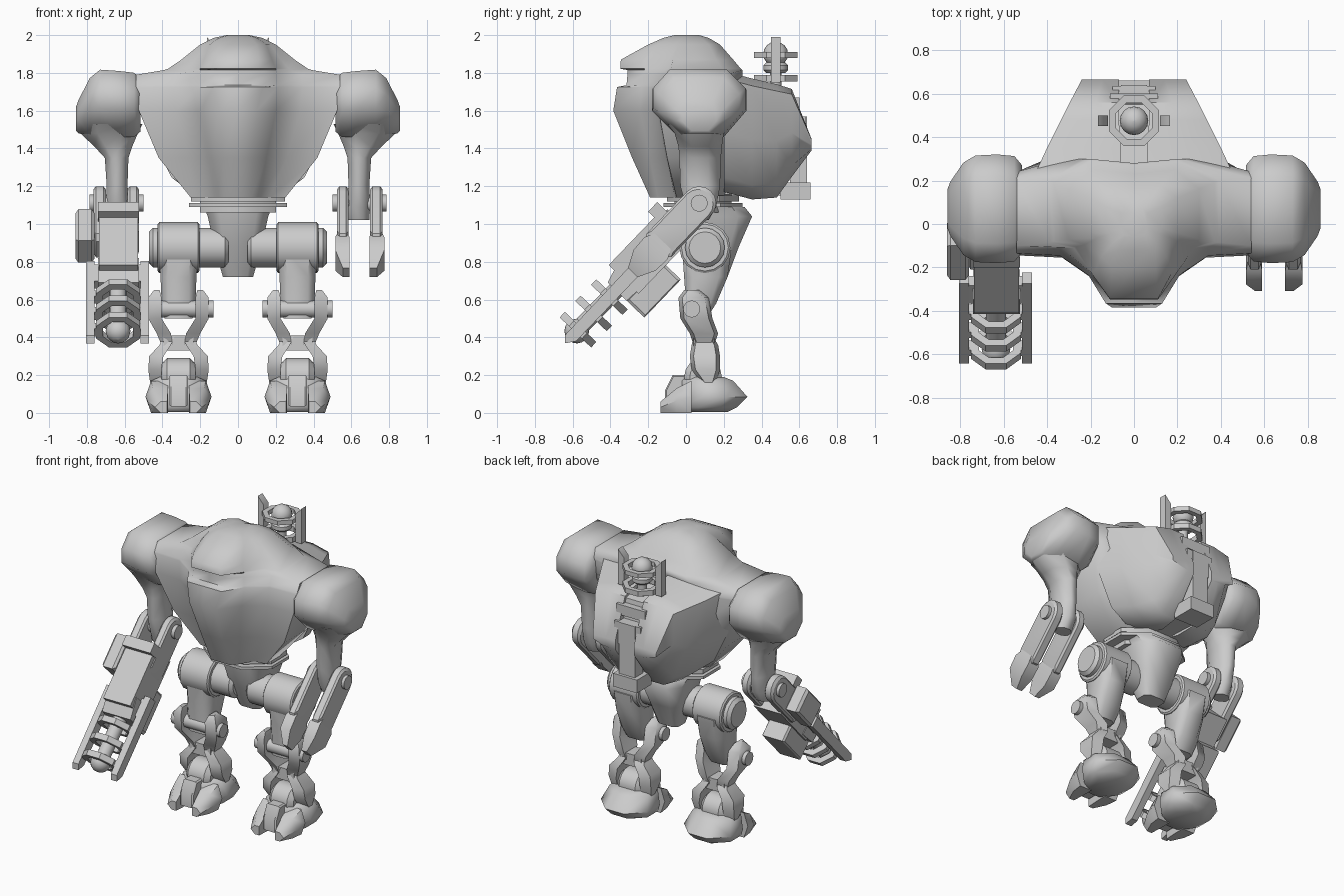
import bpy, bmesh, math
from mathutils import Vector

if "Cube" in bpy.data.objects:
    bpy.data.objects.remove(bpy.data.objects["Cube"])

grey = bpy.data.materials.new("plain grey")
grey.diffuse_color = (0.6, 0.6, 0.6, 1)
grey.use_nodes = True
grey.node_tree.nodes["Principled BSDF"].inputs["Base Color"].default_value = grey.diffuse_color

def add(name, verts, faces, mirror=False, angle=40):
    """Mesh object from faces; optionally joined with its copy across x = 0."""
    bm = bmesh.new()
    for s in ((1, -1) if mirror else (1,)):
        vs = [bm.verts.new((v[0] * s, v[1], v[2])) for v in verts]
        for f in faces:
            bm.faces.new([vs[i] for i in f])
    bmesh.ops.recalc_face_normals(bm, faces=bm.faces)
    me = bpy.data.meshes.new(name)
    bm.to_mesh(me)
    bm.free()
    me.materials.append(grey)
    ob = bpy.data.objects.new(name, me)
    bpy.context.collection.objects.link(ob)
    bpy.ops.object.select_all(action='DESELECT')
    ob.select_set(True)
    bpy.context.view_layer.objects.active = ob
    bpy.ops.object.shade_smooth_by_angle(angle=math.radians(angle))
    return ob

def loft(name, rings, mirror=False, angle=50, closed=False):
    """Skin equal-length rings; capped unless closed into a loop."""
    n, m = len(rings[0]), len(rings)
    faces = [(k * n + i, k * n + (i + 1) % n, (k + 1) % m * n + (i + 1) % n, (k + 1) % m * n + i)
             for k in range(m if closed else m - 1) for i in range(n)]
    if not closed:
        faces += [tuple(range(n)), tuple(range((m - 1) * n, m * n))]
    return add(name, [p for r in rings for p in r], faces, mirror, angle)

def yz(a, b):
    return a, b

ELBOW = Vector((0.07, 1.11))
def arm(t, s):
    """Forearm frame: t runs down the arm, s is across it."""
    return ELBOW.x - 0.69 * t - 0.72 * s, ELBOW.y - 0.72 * t + 0.69 * s

def prism(name, outline, x0, x1, frame=yz, mirror=False, bevel=0.0):
    """Outline in the side plane, extruded along x with chamfered ends."""
    c = sum((Vector(p) for p in outline), Vector((0, 0))) / len(outline)
    steps = [(x0, 1), (x1, 1)]
    if bevel:
        steps = [(x0, 1 - bevel), (x0 + bevel * .1, 1), (x1 - bevel * .1, 1), (x1, 1 - bevel)]
    return loft(name, [[(x, *frame(*(c + (Vector(p) - c) * k))) for p in outline] for x, k in steps],
                mirror, 30)

def circle(cx, cy, r, n=16, off=0.0):
    return [(cx + r * math.cos(math.tau * (i + off) / n), cy + r * math.sin(math.tau * (i + off) / n))
            for i in range(n)]

def rect(a0, a1, b0, b1):
    return [(a0, b0), (a1, b0), (a1, b1), (a0, b1)]

def octo(x0, x1, y0, y1, z, c=0.3):
    """Chamfered rectangle ring at height z."""
    dx, dy = (x1 - x0) * c, (y1 - y0) * c
    return [(x0 + dx, y0, z), (x1 - dx, y0, z), (x1, y0 + dy, z), (x1, y1 - dy, z),
            (x1 - dx, y1, z), (x0 + dx, y1, z), (x0, y1 - dy, z), (x0, y0 + dy, z)]

def spun(name, profile, place, n=16, closed=False, off=0.0):
    """Profile of (radius, height) turned around an axis given by place(a, b, h)."""
    return loft(name, [[place(a, b, h) for a, b in circle(0, 0, r, n, off)] for r, h in profile],
                angle=40, closed=closed)

def ball(r, h=0.0):
    return [(r * math.sin(a) + .001, h - r * math.cos(a)) for a in [math.pi * i / 8 for i in range(9)]]

def band(r0, r1, h0, h1):
    return [(r0, h0), (r1, h0), (r1, h1), (r0, h1)]

# Torso hull: (z, front y, front half width, cheek x, y, side x, front y, back y, back x, y)
hull = [(1.14, -.19, .07, .11, -.15, .25, -.05, .10, .20, .20),
        (1.35, -.285, .08, .15, -.19, .42, -.10, .15, .30, .28),
        (1.60, -.385, .10, .20, -.245, .525, -.145, .23, .40, .30),
        (1.725, -.365, .13, .21, -.235, .54, -.135, .24, .40, .28),
        (1.735, -.315, .13, .21, -.235, .54, -.13, .24, .40, .28),
        (1.79, -.31, .12, .20, -.225, .54, -.10, .21, .24, .30),
        (1.815, -.31, .11, .20, -.22, .39, -.085, .20, .21, .30),
        (1.822, -.348, .11, .20, -.22, .37, -.08, .19, .20, .29),
        (1.87, -.345, .11, .18, -.215, .30, -.07, .16, .19, .25),
        (1.95, -.20, .10, .15, -.15, .20, -.04, .12, .12, .18),
        (1.985, -.12, .07, .10, -.09, .13, -.02, .08, .08, .12),
        (2.0, -.06, .04, .05, -.05, .06, -.01, .05, .04, .07)]
rings = []
for z, a, c, dx, dy, w, e, f, g, h in hull:
    half = [(c, a), (dx, dy), (dx + (w - dx) * .4, e - (.01 if z < 1.8 else .025)), (w, e), (w, f), (g, h)]
    rings.append([(x, y, z) for x, y in [(0, a)] + half + [(0, h - .02)]] + [(-x, y, z) for x, y in half[::-1]])
loft("torso", rings, angle=60)

# Back pods with a central channel: (y, inner x, outer x, bottom z, top z)
pod = [(yy, [(xi, zt), (xo * .6, zt), (xo, zt - (zt - zb) * .06), (xo, zb + (zt - zb) * .5),
             (xo * .75, zb + (zt - zb) * .12), (xo * .5, zb), (xi, zb)])
       for yy, xi, xo, zb, zt in [(.2, .06, .47, 1.17, 1.81), (.35, .06, .40, 1.13, 1.77),
                                  (.48, .07, .335, 1.14, 1.74), (.56, .07, .295, 1.25, 1.715),
                                  (.665, .07, .24, 1.39, 1.45)]]
loft("back_pods", [[(x, y, z) for x, z in sec] for y, sec in pod], True)
prism("back_core", [(.2, 1.15), (.5, 1.15), (.6, 1.4), (.55, 1.7), (.2, 1.78)], -.08, .08)
prism("spine_plate", rect(.55, .64, 1.2, 1.57), -.06, .06)
prism("spine_crosspiece", rect(.55, .635, 1.42, 1.57), -.1, .1)
prism("spine_collar", rect(.52, .6, 1.6, 1.67), -.11, .11)
prism("spine_foot", rect(.5, .66, 1.13, 1.22), -.09, .09)

# Sensor turret on the back
def up(a, b, h):
    return a, .475 + b, h
for i, (h0, h1) in enumerate([(1.755, 1.79), (1.88, 1.91)]):
    spun("turret_ring_%d" % i, band(.09, .125, h0, h1), up, 8, True, .5)
spun("turret_ball", ball(.065, 1.9), up)
spun("turret_post", [(.03, 1.68), (.03, 1.86)], up)
spun("turret_disc", [(.05, 1.8), (.065, 1.815), (.065, 1.84), (.05, 1.855)], up)
loft("turret_bars", [[(.12, y, 1.75), (.165, y, 1.75), (.165, y, 1.99), (.12, y, 1.94)] for y in (.45, .5)], True)

# Shoulders: octagon sections stepped along x
side = [(-.16, .15), (.15, .15), (.25, .05), (.25, -.06), (.13, -.2), (-.11, -.2), (-.25, -.06), (-.25, .05)]
loft("shoulders", [[(x, .07 + a * k, zc + b * k) for a, b in side]
                   for x, k, zc in [(.515, .8, 1.65), (.55, .97, 1.655), (.63, 1.0, 1.66), (.73, .98, 1.67),
                                    (.785, .85, 1.645), (.845, .5, 1.58), (.858, .36, 1.565)]], True, 60)
loft("upper_arms", [octo(.505, .855, -.1, .23, 1.53), octo(.53, .835, -.06, .2, 1.48),
                    octo(.56, .76, -.04, .19, 1.41),
                    octo(.58, .705, -.035, .185, 1.35), octo(.585, .695, -.03, .18, 1.2),
                    octo(.57, .70, .0, .16, 1.09), octo(.585, .695, .03, .12, 1.02)], True, 60)

# Elbows and the rounded forearm plates
prism("elbow_pins", circle(.07, 1.11, .045), .5, .785, mirror=True)
capsule = [(.09 * math.cos(a), .09 * math.sin(a)) for a in [math.pi * (.5 + i / 8) for i in range(9)]]
capsule += [(.31, -.09), (.34, -.06), (.34, .06), (.31, .09)]
for n, x0, x1 in (("inner", .525, .585), ("outer", .70, .765)):
    prism(n + "_forearm_plates", capsule, x0, x1, arm, True, .12)

# Claw fingers on the left arm
for n, x0, x1, lean in (("inner", .515, .59, .02), ("outer", .695, .775, -.02)):
    loft(n + "_claw", [[(x + d, *arm(t, s)) for x, s in ((x0 + k, -w), (x1 - k, -w), (x1 - k, w), (x0 + k, w))]
                       for t, w, k, d in ((.28, .06, .01, 0), (.33, .085, 0, 0), (.42, .08, 0, 0),
                                          (.51, .035, .02, lean))])

# Cannon on the right arm
CX = -.635
def gun(a, b, t):
    return (CX + a, *arm(t, b))
prism("cannon_body", [(.17, -.1), (.57, -.1), (.57, .12), (.17, .12)], -.735, -.53, arm)
prism("cannon_rear_bar", rect(.15, .22, .06, .165), -.74, -.525, arm)
prism("cannon_muzzle_block", [(.5, -.09), (.64, -.08), (.64, .06), (.5, .1)], -.74, -.525, arm)
prism("cannon_under_box", rect(.36, .64, -.21, -.08), -.72, -.55, arm, bevel=.1)
prism("cannon_side_box", rect(.14, .37, -.07, .1), -.86, -.76, arm, bevel=.15)
for n, x0, x1 in (("outer", -.805, -.76), ("inner", -.515, -.47)):
    prism("cannon_rail_" + n, [(.46, -.035), (.98, -.035), (1.03, .0), (1.0, .03), (.46, .035)], x0, x1, arm)
prism("cannon_rail_mount", rect(.48, .6, -.03, .03), -.8, -.475, arm)
for i, t in enumerate((.69, .81, .93)):
    spun("cannon_ring_%d" % i, band(.085, .125, t - .02, t + .02), gun, 8, True, .5)
    prism("cannon_ring_tabs_%d" % i, rect(t - .02, t + .02, -.03, .03), CX - .14, CX - .09, arm)
    prism("cannon_ring_inner_tabs_%d" % i, rect(t - .02, t + .02, -.03, .03), CX + .09, CX + .14, arm)
spun("cannon_barrel", [(.045, .58), (.045, .9)], gun)
spun("cannon_tip", ball(.065, .94), gun)

# Waist and pelvis
loft("waist_disc", [octo(-.26, .26, -.12, .3, z, .28) for z in (1.09, 1.11)])
loft("waist_disc_upper", [octo(-.25, .25, -.1, .28, z, .28) for z in (1.12, 1.15)])
loft("waist_core", [octo(-.2, .2, -.06, .24, z) for z in (1.06, 1.16)])
loft("pelvis", [octo(-.18, .18, -.02, .31, 1.09, .2), octo(-.16, .16, -.02, .35, 1.04, .2),
                octo(-.125, .125, .03, .28, .88, .2), octo(-.08, .08, .1, .22, .72, .2)])

# Hips and thighs
prism("hip_axles", circle(.1, .875, .105), .05, .47, mirror=True, bevel=.2)
prism("hip_housings", circle(.1, .875, .135), .205, .425, mirror=True, bevel=.08)
loft("thighs", [octo(.21, .42, -.02, .24, .86, .2), octo(.22, .41, -.01, .22, .72, .2),
                octo(.225, .405, .0, .16, .58, .2), octo(.24, .39, .0, .11, .5, .2)], True)

# Knees and lower legs, around each leg centre
LX = .315
prism("knee_pins", circle(.03, .55, .045), LX - .185, LX + .185, mirror=True)
for s, n in ((-1, "inner"), (1, "outer")):
    def slab(name, secs):
        loft(name, [[(LX + s * x, y, z) for x, y in ((xi, y0), (xo, y0 + .02), (xo, y1 - .02), (xi, y1))]
                    for z, xi, xo, y0, y1 in secs], True)
    slab(n + "_knee_plates", [(.65, .1, .13, -.01, .07), (.61, .09, .16, -.04, .12), (.5, .09, .16, -.03, .14),
                              (.42, .04, .115, .02, .17), (.36, .03, .09, .04, .15)])
    slab(n + "_shin_plates", [(.41, .02, .08, .04, .14), (.36, .04, .1, .03, .17), (.30, .08, .155, .02, .18),
                              (.23, .09, .16, .03, .18), (.16, .09, .15, .08, .16)])
prism("shin_bridges", rect(.04, .15, .33, .41), LX - .08, LX + .08, mirror=True)
prism("ankle_hubs", circle(.09, .19, .1), LX - .09, LX + .09, mirror=True, bevel=.3)

# Feet
loft("heels", [octo(LX - .1, LX + .1, -.01, .22, .005), octo(LX - .15, LX + .15, -.02, .27, .03),
               octo(LX - .175, LX + .175, -.02, .325, .085), octo(LX - .145, LX + .145, -.02, .25, .17),
               octo(LX - .1, LX + .1, .0, .2, .19)], True)
prism("centre_toes", [(-.11, .035), (-.11, .12), (-.07, .2), (.05, .2), (.05, .035)],
      LX - .05, LX + .05, mirror=True, bevel=.1)
for s, n in ((-1, "inner"), (1, "outer")):
    loft(n + "_toes", [[(LX + s * x, y, z) for x, z in ((xi, .0), (xo - .03, .0), (xo, h * .5), (xo - .03, h), (xi, h))]
                       for y, xi, xo, h in ((.03, .055, .175, .17), (-.05, .055, .165, .13), (-.135, .06, .125, .06))],
         True)
